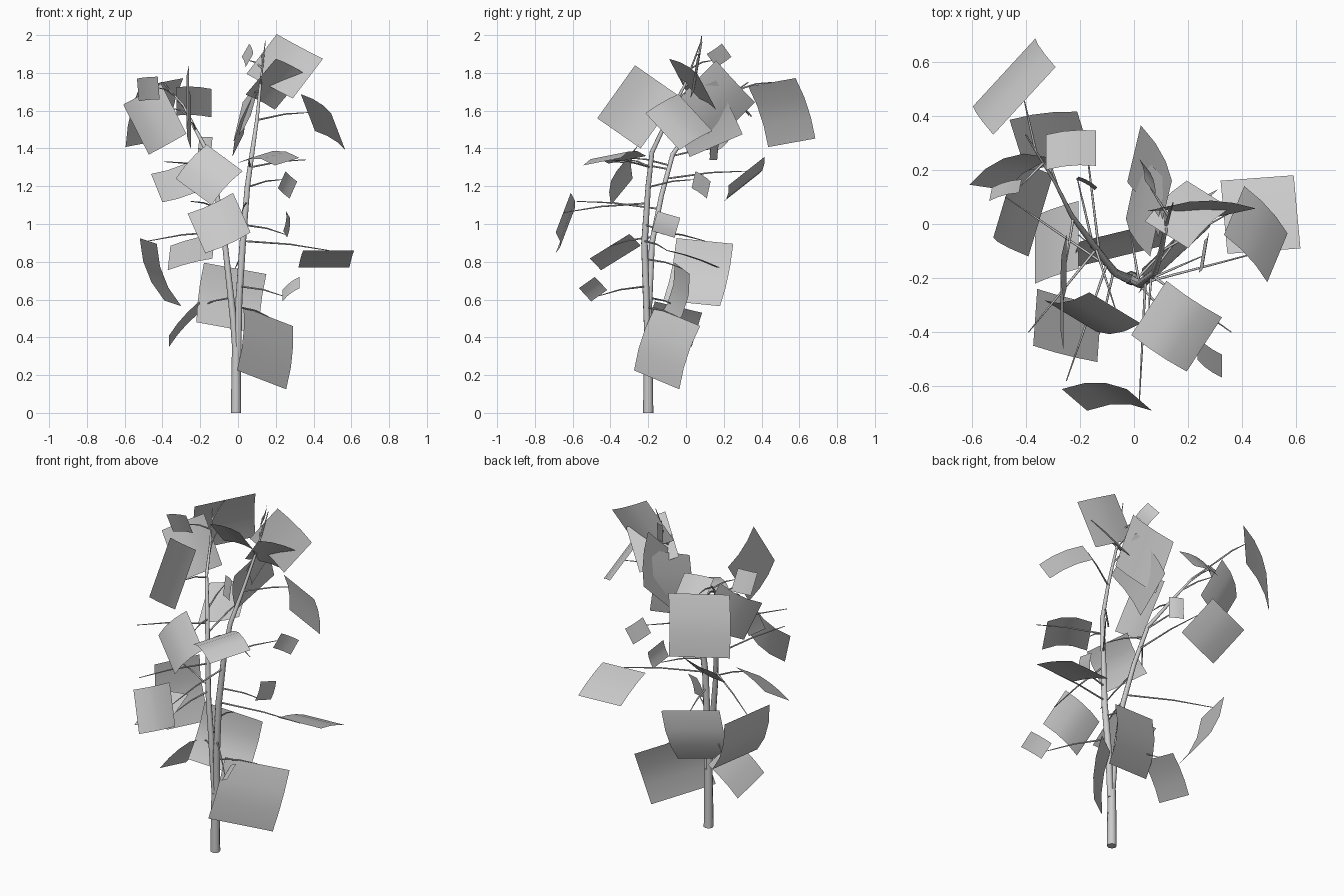
import bpy, bmesh
from mathutils import Vector as V

# Round tapering tube along a path of (x, y, z, radius)
def tube(name, pts):
    cu = bpy.data.curves.new(name, 'CURVE')
    cu.dimensions = '3D'
    cu.bevel_depth = 1.0
    cu.bevel_resolution = 2
    cu.use_fill_caps = True
    sp = cu.splines.new('POLY')
    sp.points.add(len(pts) - 1)
    for p, (x, y, z, r) in zip(sp.points, pts):
        p.co = (x, y, z, 1)
        p.radius = r
    ob = bpy.data.objects.new(name, cu)
    bpy.context.collection.objects.link(ob)

# Two main stems sharing one trunk
RIGHT = [(0, -.2, .3, .018), (.005, -.21, .6, .019), (.025, -.22, .9, .018), (.05, -.2, 1.2, .015),
         (.075, -.18, 1.38, .013), (.1, -.1, 1.55, .01), (.12, .0, 1.75, .007), (.145, .08, 1.97, .002)]
LEFT = [(-.01, -.2, .3, .018), (-.025, -.2, .5, .018), (-.07, -.18, .9, .015), (-.11, -.13, 1.15, .013),
        (-.155, -.07, 1.37, .012), (-.23, .03, 1.51, .009), (-.29, .15, 1.63, .006), (-.4, .33, 1.75, .003)]
tube("trunk", [(-.01, -.2, 0, .027), (-.01, -.2, .2, .025), (-.01, -.2, .35, .022)])
tube("right_stem", RIGHT)
tube("left_stem", LEFT)

# Point on a stem at a given height
def stem_at(stem, z):
    for a, b in zip(stem, stem[1:]):
        if z <= b[2]:
            return V(a[:3]).lerp(V(b[:3]), max(0, (z - a[2]) / (b[2] - a[2])))
    return V(stem[-1][:3])

# Thin twig from a stem to an end point, arched slightly
def twig(stem, end):
    z = end.z + (.05 if end.z < 1.1 else -.04)
    a = stem_at(stem, z)
    m = a.lerp(end, .55) + V((0, 0, .01))
    tube("twig", [(*a, .005), (*m, .004), (*end, .002)])

bm = bmesh.new()

# Bent rectangular leaf: middle of base edge, middle of tip edge, side vector, bend
def leaf(stem, base, tip, side, bend=.06):
    base, tip, side = V(base), V(tip), V(side)
    twig(stem, base)
    mid = (base + tip) / 2
    n = (tip - base).cross(side).normalized()
    if n.dot(V((mid.x, mid.y + .2, .25))) < 0:
        n = -n
    h = n * bend * (tip - base).length
    rows = []
    for t in (0, 1 / 3, 2 / 3, 1):
        c = base.lerp(tip, t) + h * (4 * t * (1 - t))
        rows.append([bm.verts.new(c + side * s) for s in (-.5, .5)])
    for a, b in zip(rows, rows[1:]):
        bm.faces.new((a[0], a[1], b[1], b[0])).smooth = True

# Leaves on the right stem, low to high
leaf(RIGHT, (.16, -.045, .51), (.125, -.155, .175), (.26, .24, -.1))
leaf(RIGHT, (-.015, -.02, .765), (-.055, -.12, .45), (.33, .08, -.06), .1)
leaf(RIGHT, (.235, -.46, .62), (.325, -.525, .69), (0, -.085, -.06))
leaf(RIGHT, (.48, -.1, .86), (.455, .17, .77), (.27, .02, 0), .03)
leaf(RIGHT, (.25, -.12, .945), (.265, -.09, 1.05), (.02, .12, -.035))
leaf(RIGHT, (.02, -.65, 1.06), (-.22, -.65, .95), (.093, -.08, -.21), -.1)
leaf(RIGHT, (.232, .04, 1.235), (.293, .12, 1.18), (.04, .02, .09))
leaf(RIGHT, (.055, -.31, 1.34), (.26, -.445, 1.33), (.13, .2, .04), .14)
leaf(RIGHT, (.37, .05, 1.59), (.53, -.125, 1.49), (.075, .18, -.195))
leaf(RIGHT, (.115, .055, 1.76), (0, .26, 1.54), (-.05, -.21, -.21))
leaf(RIGHT, (.09, .02, 1.7), (0, .16, 1.415), (.06, .28, .12))
leaf(RIGHT, (.12, -.04, 1.78), (.275, .11, 1.7), (.16, -.1, .19))
leaf(RIGHT, (.125, .065, 1.9), (.37, .04, 1.77), (.16, .035, .21), .05)
leaf(RIGHT, (.06, .135, 1.865), (.04, .215, 1.92), (.04, -.05, .07))

# Leaves on the left stem, low to high
leaf(LEFT, (-.205, -.04, .56), (-.365, -.095, .38), (0, -.25, .06), .04)
leaf(LEFT, (-.475, .1, .91), (-.345, .03, .58), (.09, .3, -.03), .09)
leaf(LEFT, (-.128, -.405, .882), (-.365, -.345, .82), (-.015, -.21, -.13), .03)
leaf(LEFT, (-.07, -.31, 1.35), (-.235, -.34, 1.17), (.19, -.115, -.14), .1)
leaf(LEFT, (-.18, .32, 1.28), (-.43, .29, 1.19), (.06, -.19, -.15))
leaf(LEFT, (-.21, .17, 1.4), (-.14, .13, 1.4), (.01, .01, .12))
leaf(LEFT, (-.25, -.14, 1.54), (-.26, -.37, 1.7), (0, .2, .28))
leaf(LEFT, (-.34, .25, 1.61), (-.54, .135, 1.5), (.135, -.02, -.265), .1)
leaf(LEFT, (-.325, .265, 1.65), (-.14, .28, 1.64), (0, .13, -.15))
leaf(LEFT, (-.42, .14, 1.72), (-.53, .11, 1.71), (.01, .05, -.12))
leaf(LEFT, (-.405, .455, 1.75), (-.48, .56, 1.43), (.23, .25, .045), .06)

me = bpy.data.meshes.new("leaves")
bm.to_mesh(me)
bm.free()
bpy.context.collection.objects.link(bpy.data.objects.new("leaves", me))

# Bare twigs
for stem, end in ((LEFT, (-.39, -.4, 1.33)), (LEFT, (-.25, -.58, 1.12)), (RIGHT, (.36, -.4, 1.34))):
    twig(stem, V(end))
